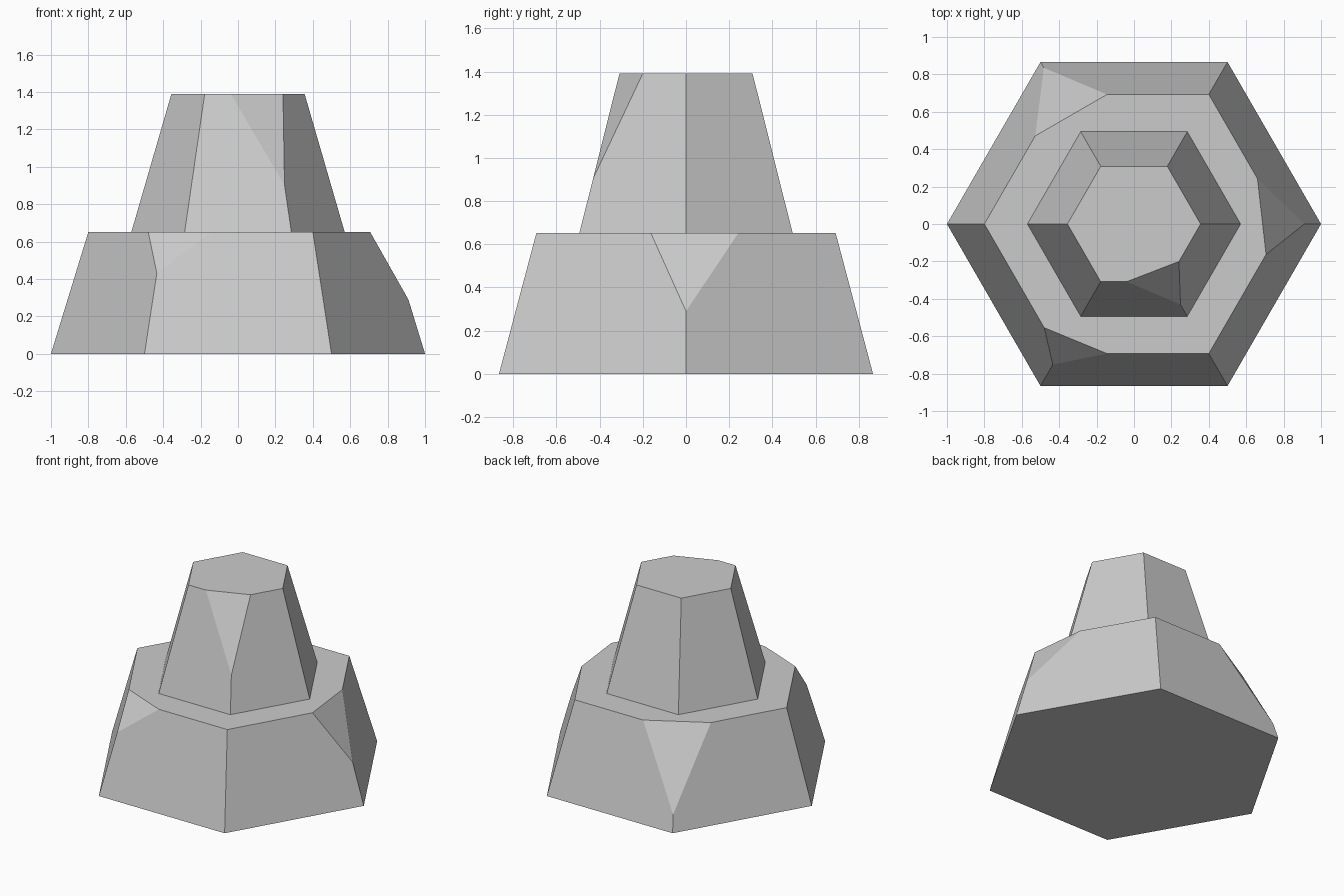
import bpy, bmesh
from math import cos, sin, tau
from mathutils import Vector

if "Cube" in bpy.data.objects:
    bpy.data.objects.remove(bpy.data.objects["Cube"])


def ring(radius, z):
    return [Vector((radius * cos(i * tau / 6), radius * sin(i * tau / 6), z)) for i in range(6)]


def chipped_tier(name, r_bottom, r_top, z_bottom, z_top, chips):
    """Hexagonal frustum; each chip = (corner, share of edge to previous, to next, downwards)."""
    low, high = ring(r_bottom, z_bottom), ring(r_top, z_top)
    bm = bmesh.new()
    a = [bm.verts.new(p) for p in low]
    b = [bm.verts.new(p) for p in high]
    bm.faces.new(a[::-1])
    bm.faces.new(b)
    for i in range(6):
        j = (i + 1) % 6
        bm.faces.new((a[i], a[j], b[j], b[i]))

    # Slice off each chipped corner and close the cut
    for i, to_prev, to_next, down in chips:
        tip = high[i]
        p = tip.lerp(high[i - 1], to_prev)
        q = tip.lerp(high[(i + 1) % 6], to_next)
        r = tip.lerp(low[i], down)
        normal = (q - p).cross(r - p).normalized()
        if normal.dot(tip - p) < 0:
            normal.negate()
        bmesh.ops.bisect_plane(bm, geom=bm.verts[:] + bm.edges[:] + bm.faces[:], dist=1e-5,
                               plane_co=p, plane_no=normal, clear_outer=True)
        bmesh.ops.holes_fill(bm, edges=[e for e in bm.edges if e.is_boundary], sides=0)

    bmesh.ops.recalc_face_normals(bm, faces=bm.faces[:])
    mesh = bpy.data.meshes.new(name)
    bm.to_mesh(mesh)
    bm.free()
    bpy.context.collection.objects.link(bpy.data.objects.new(name, mesh))


# Wide base tier with three chipped corners
chipped_tier("base_tier", 1.0, 0.8, 0.0, 0.652,
             [(0, 0.235, 0.35, 0.555), (4, 0.2, 0.32, 0.34), (2, 0.32, 0.32, 0.82)])

# Narrow upper tier with one chipped corner
chipped_tier("upper_tier", 0.57, 0.356, 0.652, 1.39, [(5, 0.61, 0.35, 0.66)])
